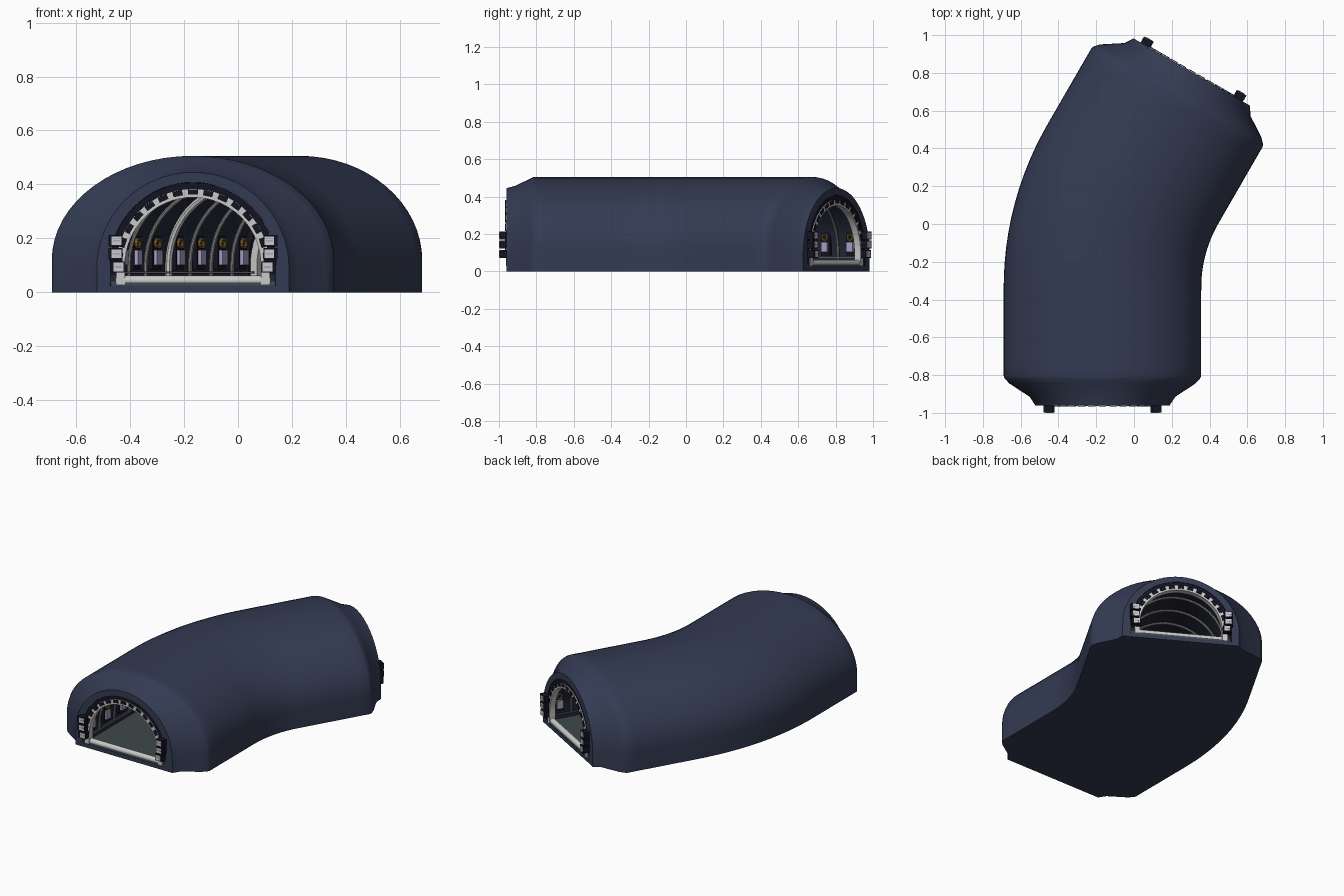
import bpy, bmesh, math
from mathutils import Vector

if "Cube" in bpy.data.objects:
    bpy.data.objects.remove(bpy.data.objects["Cube"], do_unlink=True)


def material(name, r, g, b):
    m = bpy.data.materials.new(name)
    m.use_nodes = True
    m.diffuse_color = (r, g, b, 1)
    m.node_tree.nodes["Principled BSDF"].inputs["Base Color"].default_value = (r, g, b, 1)
    return m


NAVY = material("navy shell", 0.034, 0.044, 0.086)
DARK = material("dark lining", 0.016, 0.02, 0.036)
BLACK = material("black trim", 0.007, 0.007, 0.016)
WHITE = material("pale grey trim", 0.58, 0.58, 0.58)
GREY = material("grey rib", 0.25, 0.25, 0.26)
FLOOR = material("slate floor", 0.05, 0.065, 0.068)
LILAC = material("lilac panel", 0.4, 0.36, 0.58)
GOLD = material("dull gold", 0.2, 0.12, 0.025)

# Centre line: straight, 30 degree bend, straight
X0, Y0, RUN, RADIUS, BEND = -0.167, -0.96, 0.624, 1.2, math.radians(30)
ARC = RADIUS * BEND
TOTAL = 2 * RUN + ARC


def place(s, u, z):
    """Point at distance s along the tunnel, u to its side, height z."""
    a = min(max((s - RUN) / RADIUS, 0), BEND)
    x = X0 + RADIUS * (1 - math.cos(a))
    y = Y0 + RUN + RADIUS * math.sin(a)
    rest = s - RUN if s < RUN else max(s - RUN - ARC, 0)
    return Vector((x + rest * math.sin(a) + u * math.cos(a),
                   y + rest * math.cos(a) - u * math.sin(a), z))


def finish(name, bm, mats, smooth=True):
    bmesh.ops.recalc_face_normals(bm, faces=bm.faces)
    me = bpy.data.meshes.new(name)
    bm.to_mesh(me)
    bm.free()
    for m in mats:
        me.materials.append(m)
    ob = bpy.data.objects.new(name, me)
    bpy.context.collection.objects.link(ob)
    if smooth:
        bpy.ops.object.select_all(action="DESELECT")
        ob.select_set(True)
        bpy.context.view_layer.objects.active = ob
        bpy.ops.object.shade_smooth_by_angle(angle=math.radians(35))
    return ob


def loft(name, rings, mats, close_ring=True, close_loft=True, rule=None):
    """Skin a list of rings of (s, u, z) points."""
    bm = bmesh.new()
    vs = [[bm.verts.new(place(*p)) for p in ring] for ring in rings]
    n, k = len(rings), len(rings[0])
    for i in range(n if close_loft else n - 1):
        a, b = vs[i], vs[(i + 1) % n]
        for j in range(k if close_ring else k - 1):
            q = (j + 1) % k
            f = bm.faces.new((a[j], a[q], b[q], b[j]))
            f.material_index = rule(i) if rule else 0
    if not close_loft:
        bm.faces.new(vs[0])
        bm.faces.new(vs[-1])
    return finish(name, bm, mats)


def arch(s, half, top, spring, base=0.0, n=32):
    pts = [(s, -half, base)]
    for i in range(n + 1):
        a = math.pi * i / n
        pts.append((s, -half * math.cos(a), spring + (top - spring) * math.sin(a)))
    return pts + [(s, half, base)]


def stations(a, b, n=28):
    return [a + (b - a) * i / n for i in range(n + 1)]


# Shell: outside skin, two tapered mouths and the bore in one loop
mouth = [(0, 0.356, 0.445, 0.09), (0.045, 0.385, 0.457, 0.095), (0.115, 0.492, 0.49, 0.11),
         (0.14, 0.516, 0.503, 0.118), (0.155, 0.523, 0.506, 0.12)]
outer = [arch(*m) for m in mouth]
outer += [arch(s, 0.523, 0.506, 0.12) for s in stations(0.155, TOTAL - 0.155)[1:-1]]
outer += [arch(TOTAL - s, *rest) for s, *rest in reversed(mouth)]
bore = [arch(s, 0.308, 0.408, 0.1, 0.025) for s in reversed(stations(0, TOTAL))]
loft("tunnel_shell", outer + bore, [NAVY, DARK],
     rule=lambda i: int(len(outer) <= i < len(outer) + len(bore) - 1))


def strip(name, u0, u1, z0, z1, mat):
    loft(name, [[(s, u0, z0), (s, u1, z0), (s, u1, z1), (s, u0, z1)]
                for s in stations(0.002, TOTAL - 0.002)], [mat], close_loft=False)


strip("floor", -0.304, 0.304, 0.02, 0.04, FLOOR)
for side, word in ((-1, "right"), (1, "left")):
    strip(word + "_kerb", side * 0.275, side * 0.303, 0.03, 0.062, DARK)
    strip(word + "_low_rail", side * 0.262, side * 0.268, 0.07, 0.077, GREY)


def tube_arch(name, s, half, top, r, mat):
    rings = []
    for i in range(8):
        a = math.tau * i / 8
        d = r * math.sin(a)
        rings.append(arch(s + r * math.cos(a), half + d, top + d, 0.1, 0.03, 24))
    loft(name, rings, [mat], close_ring=False)


def band(name, s0, s1, big, small, rise, mat):
    loft(name, [arch(s, h, h + rise, 0.1, 0.03) for s, h in
                ((s0, big), (s1, big), (s1, small), (s0, small))], [mat], close_ring=False)


def boxes(name, specs, mat):
    """Boxes as (s, u, z, length, width, height, roll)."""
    bm = bmesh.new()
    for s, u, z, l, w, h, roll in specs:
        c, sn = math.cos(roll), math.sin(roll)
        made = bmesh.ops.create_cube(bm, size=1)["verts"]
        for v in made:
            du, dz = v.co.x * w, v.co.z * h
            v.co = place(s + v.co.y * l, u + du * c - dz * sn, z + du * sn + dz * c)
    return finish(name, bm, [mat], False)


# Ribs along the bore, with two stouter joint rings
RIBS = 12
gap = TOTAL / RIBS
for i in range(1, RIBS):
    joint = i in (4, 8)
    tube_arch("joint_ring" if joint else "rib", i * gap, 0.288, 0.388,
              0.013 if joint else 0.008, WHITE if joint else GREY)

# Wall panels with gold rings between the ribs
panels, brackets = [], []
gold = bmesh.new()
for i in range(RIBS):
    for side in (-1, 1):
        s = (i + 0.5) * gap
        panels.append((s, side * 0.285, 0.13, 0.04, 0.024, 0.055, 0))
        brackets.append((s, side * 0.297, 0.15, 0.055, 0.02, 0.13, 0))
        rings = []
        for k in range(10):
            a = math.tau * k / 10
            rings.append([gold.verts.new(place(s + rr * math.cos(a), side * uu, 0.182 + rr * math.sin(a)))
                          for rr, uu in ((0.02, 0.29), (0.02, 0.276), (0.012, 0.276), (0.012, 0.29))])
        for k in range(10):
            p, q = rings[k], rings[(k + 1) % 10]
            for j in range(4):
                gold.faces.new((p[j], p[(j + 1) % 4], q[(j + 1) % 4], q[j]))
boxes("wall_panels", panels, LILAC)
boxes("panel_backs", brackets, BLACK)
finish("gold_rings", gold, [GOLD], False)

# Mouth fittings, the same at both ends
for word, at in (("front", lambda s: s), ("back", lambda s: TOTAL - s)):
    band(word + "_black_frame", at(0.002), at(0.05), 0.307, 0.28, 0.1, BLACK)
    band(word + "_pale_frame", at(-0.003), at(0.035), 0.283, 0.252, 0.1, WHITE)
    blocks = []
    for i in range(15):
        a = math.pi * (i + 0.5) / 15
        blocks.append((at(0.01), 0.272 * math.cos(a), 0.1 + 0.272 * math.sin(a),
                       0.034, 0.02, 0.036, a))
    boxes(word + "_frame_blocks", blocks, BLACK)
    sill = [[(at(0.018 + 0.018 * math.cos(math.tau * k / 12)), u,
              0.044 + 0.018 * math.sin(math.tau * k / 12)) for k in range(12)]
            for u in (-0.285, 0.285)]
    loft(word + "_sill", sill, [WHITE], close_loft=False)
    clamps, plates, tabs = [], [], []
    for side in (-1, 1):
        for z, u in ((0.192, 0.287), (0.143, 0.287), (0.094, 0.28)):
            clamps.append((at(-0.012), side * u, z, 0.05, 0.052, 0.042, 0))
            plates.append((at(-0.0375), side * (u - 0.004), z, 0.004, 0.036, 0.032, 0))
            tabs.append((at(-0.0395), side * (u - 0.004), z, 0.002, 0.026, 0.006, 0))
    boxes(word + "_clamps", clamps, BLACK)
    boxes(word + "_clamp_plates", plates, WHITE)
    boxes(word + "_clamp_tabs", tabs, LILAC)
